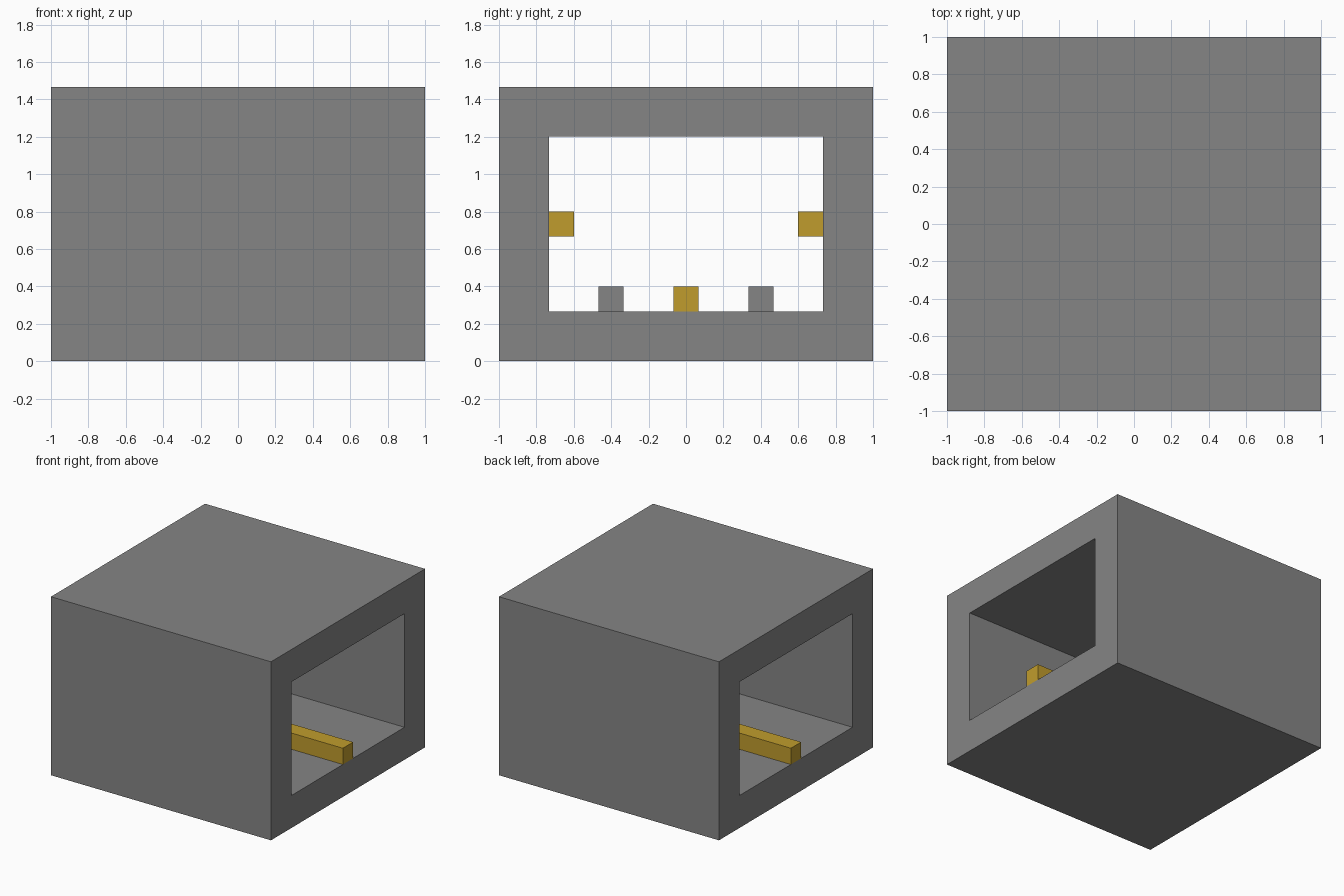
import bpy
import bmesh

if "Cube" in bpy.data.objects:
    bpy.data.objects.remove(bpy.data.objects["Cube"], do_unlink=True)

UNIT = 2 / 15              # side of one building block
LENGTH = 15 * UNIT
HEIGHT = 11 * UNIT
WALL = 2 * UNIT


def material(name, colour):
    mat = bpy.data.materials.new(name)
    mat.use_nodes = True
    mat.diffuse_color = (*colour, 1)
    mat.node_tree.nodes["Principled BSDF"].inputs["Base Color"].default_value = (*colour, 1)
    return mat


stone = material("stone grey", (0.235, 0.235, 0.235))
gold = material("golden yellow", (0.53, 0.335, 0.026))


def add_object(name, bm, mat):
    bmesh.ops.recalc_face_normals(bm, faces=bm.faces)
    mesh = bpy.data.meshes.new(name)
    bm.to_mesh(mesh)
    bm.free()
    mesh.materials.append(mat)
    obj = bpy.data.objects.new(name, mesh)
    bpy.context.collection.objects.link(obj)
    return obj


def box(name, size, centre, mat):
    bm = bmesh.new()
    bmesh.ops.create_cube(bm, size=1)
    bmesh.ops.scale(bm, vec=size, verts=bm.verts)
    bmesh.ops.translate(bm, vec=centre, verts=bm.verts)
    return add_object(name, bm, mat)


# Tunnel shell: a rectangular ring profile swept along x
bm = bmesh.new()


def ring(x, inset):
    y, low, high = LENGTH / 2 - inset, inset, HEIGHT - inset
    return [bm.verts.new((x, *p)) for p in ((-y, low), (y, low), (y, high), (-y, high))]


loops = [ring(-LENGTH / 2, 0), ring(LENGTH / 2, 0),
         ring(LENGTH / 2, WALL), ring(-LENGTH / 2, WALL)]
for k, a in enumerate(loops):
    b = loops[(k + 1) % 4]
    for i in range(4):
        j = (i + 1) % 4
        bm.faces.new((a[i], a[j], b[j], b[i]))
add_object("tunnel_shell", bm, stone)

# Yellow strip along the middle of the floor
floor_z = WALL + UNIT / 2
box("floor_strip", (LENGTH, UNIT, UNIT), (0, 0, floor_z), gold)

# Wall lamps and floor blocks, paired across the passage
for side, label in ((-1, "front"), (1, "back")):
    box(f"{label}_wall_lamp", (UNIT, UNIT, UNIT), (0, side * 5 * UNIT, 5.5 * UNIT), gold)
    box(f"{label}_floor_block", (UNIT, UNIT, UNIT), (0, side * 3 * UNIT, floor_z), stone)
